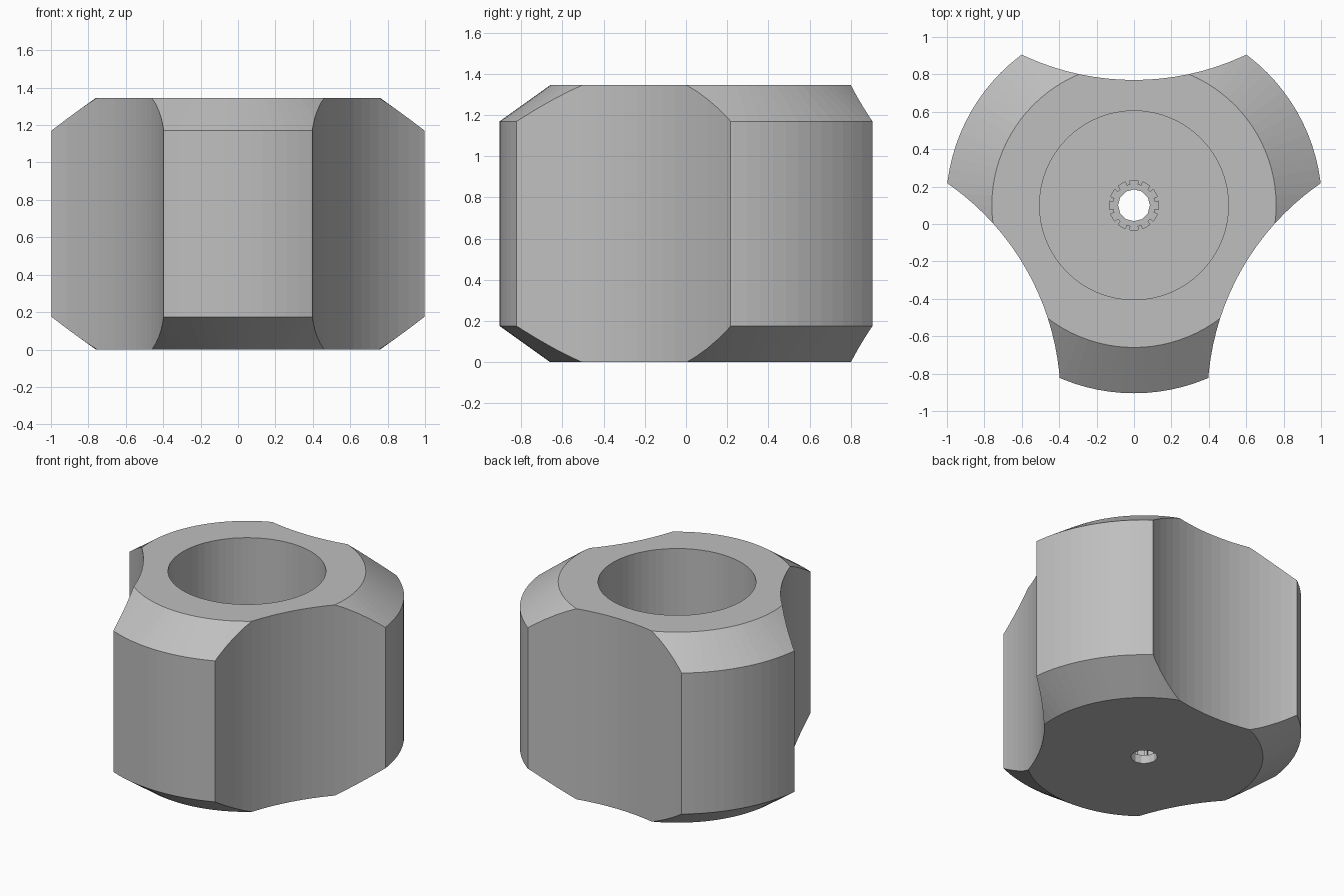
import bpy
import bmesh
from math import cos, sin, pi, radians

if "Cube" in bpy.data.objects:
    bpy.data.objects.remove(bpy.data.objects["Cube"], do_unlink=True)

AXIS_Y = 0.1       # turning axis of the knob
HEIGHT = 1.345
RADIUS = 1.005
TOP_RADIUS = 0.76
CHAMFER = 0.175

grey = bpy.data.materials.new("light grey")
grey.use_nodes = True
colour = (0.52, 0.52, 0.52, 1)
grey.diffuse_color = colour
grey.node_tree.nodes["Principled BSDF"].inputs["Base Color"].default_value = colour


def circle(r, n, x=0, y=0):
    return [(x + r * cos(2 * pi * i / n), y + r * sin(2 * pi * i / n)) for i in range(n)]


def loft(name, sections):
    """Closed solid through (outline, z) sections."""
    bm = bmesh.new()
    rings = [[bm.verts.new((x, y + AXIS_Y, z)) for x, y in pts] for pts, z in sections]
    for low, high in zip(rings, rings[1:]):
        n = len(low)
        for i in range(n):
            j = (i + 1) % n
            bm.faces.new((low[i], low[j], high[j], high[i]))
    bm.faces.new(rings[0][::-1])
    bm.faces.new(rings[-1])
    bmesh.ops.recalc_face_normals(bm, faces=bm.faces)
    mesh = bpy.data.meshes.new(name)
    bm.to_mesh(mesh)
    bm.free()
    mesh.materials.append(grey)
    obj = bpy.data.objects.new(name, mesh)
    bpy.context.collection.objects.link(obj)
    return obj


# Round body with chamfered rims
narrow, wide = circle(TOP_RADIUS, 96), circle(RADIUS, 96)
body = loft("knob_body", [(narrow, 0), (wide, CHAMFER),
                          (wide, HEIGHT - CHAMFER), (narrow, HEIGHT)])

# Three finger scallops
cutters = []
for k in range(3):
    a = radians(90 + 120 * k)
    arc = circle(1.4, 120, 2.07 * cos(a), 2.07 * sin(a))
    cutters.append(loft("scallop_cutter", [(arc, -0.1), (arc, HEIGHT + 0.1)]))

# Deep round pocket from the top
ring = circle(0.505, 64)
cutters.append(loft("pocket_cutter", [(ring, 0.2), (ring, HEIGHT + 0.1)]))

# Splined shaft socket in the pocket floor
spline = []
for k in range(12):
    for offset, r in ((-10, 0.112), (-9.5, 0.134), (9.5, 0.134), (10, 0.112)):
        a = radians(30 * k + offset)
        spline.append((r * cos(a), r * sin(a)))
cutters.append(loft("spline_cutter", [(spline, 0.06), (spline, 0.3)]))

# Screw hole through the base
bore = circle(0.085, 12)
cutters.append(loft("bore_cutter", [(bore, -0.1), (bore, 0.3)]))

for cutter in cutters:
    cutter.hide_render = True
    mod = body.modifiers.new(cutter.name, "BOOLEAN")
    mod.operation = "DIFFERENCE"
    mod.solver = "EXACT"
    mod.object = cutter

# Bake the cuts and drop the cutters
bpy.context.view_layer.update()
graph = bpy.context.evaluated_depsgraph_get()
result = bpy.data.meshes.new_from_object(body.evaluated_get(graph))
body.modifiers.clear()
body.data = result
for cutter in cutters:
    bpy.data.objects.remove(cutter, do_unlink=True)
